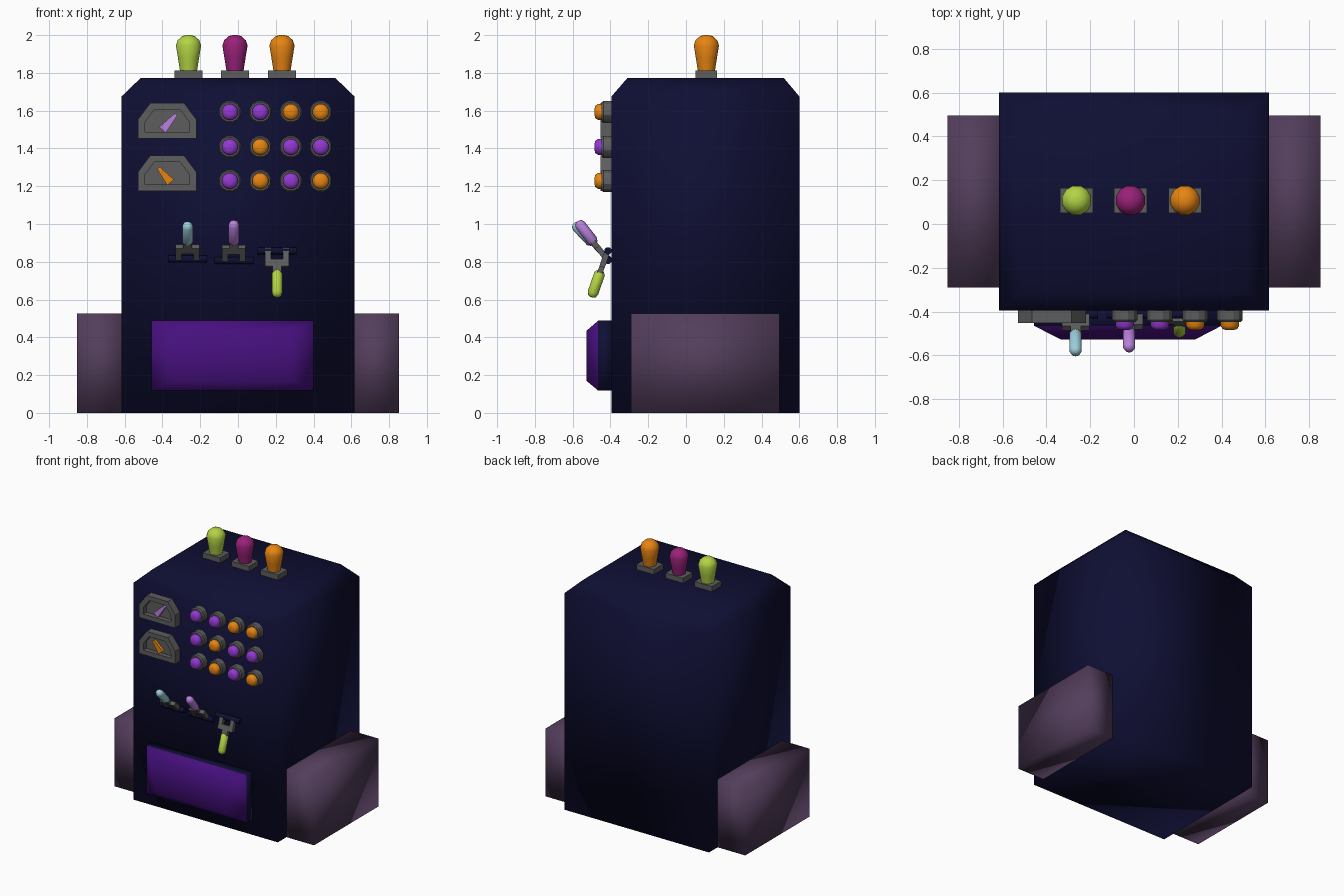
import bpy, bmesh, math
from mathutils import Vector, Matrix

if "Cube" in bpy.data.objects:
    bpy.data.objects.remove(bpy.data.objects["Cube"])


def material(name, rgb):
    m = bpy.data.materials.new(name)
    m.diffuse_color = (*rgb, 1)
    m.use_nodes = True
    m.node_tree.nodes["Principled BSDF"].inputs["Base Color"].default_value = m.diffuse_color
    return m


NAVY = material("navy", (0.0045, 0.0045, 0.034))
PLUM = material("dusty plum", (0.085, 0.047, 0.105))
PURPLE = material("deep purple", (0.062, 0.005, 0.21))
GREY = material("grey metal", (0.11, 0.11, 0.11))
LIME = material("lime", (0.45, 0.66, 0.06))
MAGENTA = material("magenta", (0.32, 0.015, 0.19))
ORANGE = material("orange", (0.82, 0.24, 0.006))
VIOLET = material("violet", (0.29, 0.04, 0.64))
LILAC = material("lilac", (0.48, 0.22, 0.72))
BLUE = material("pale blue", (0.33, 0.62, 0.7))


def loft(name, loops, mat, smooth=30, matrix=Matrix()):
    """Skin a stack of equal-length point loops and cap both ends.
    smooth is the sharp-edge angle in degrees."""
    bm = bmesh.new()
    rings = [[bm.verts.new(matrix @ Vector(p)) for p in lp] for lp in loops]
    n = len(rings[0])
    for a, b in zip(rings, rings[1:]):
        for i in range(n):
            j = (i + 1) % n
            bm.faces.new((a[i], a[j], b[j], b[i]))
    bm.faces.new(rings[0][::-1])
    bm.faces.new(rings[-1])
    bmesh.ops.recalc_face_normals(bm, faces=bm.faces)
    me = bpy.data.meshes.new(name)
    bm.to_mesh(me)
    bm.free()
    me.materials.append(mat)
    for p in me.polygons:
        p.use_smooth = True
    if smooth < 180:
        me.set_sharp_from_angle(angle=math.radians(smooth))
    ob = bpy.data.objects.new(name, me)
    bpy.context.collection.objects.link(ob)
    return ob


def rect_z(x0, x1, y0, y1, z):
    return [(x0, y0, z), (x1, y0, z), (x1, y1, z), (x0, y1, z)]


def rect_y(x0, x1, z0, z1, y):
    return [(x0, y, z0), (x1, y, z0), (x1, y, z1), (x0, y, z1)]


def box(name, x0, x1, y0, y1, z0, z1, mat, smooth=30, matrix=Matrix()):
    return loft(name, [rect_z(x0, x1, y0, y1, z0), rect_z(x0, x1, y0, y1, z1)],
                mat, smooth, matrix)


def lathe(name, profile, sides, mat, matrix, smooth=50):
    """Turn (radius, height) pairs about local z."""
    loops = [[(r * math.cos(2 * math.pi * (i + .5) / sides),
               r * math.sin(2 * math.pi * (i + .5) / sides), h)
              for i in range(sides)] for r, h in profile]
    return loft(name, loops, mat, smooth, matrix)


# cabinet with sloped top edges
loft("cabinet", [rect_z(-.617, .617, -.395, .6, 0),
                 rect_z(-.617, .617, -.395, .6, 1.675),
                 rect_z(-.515, .515, -.31, .518, 1.773)], NAVY, 180)

# side housings
for s, side in ((-1, "left"), (1, "right")):
    x0, x1 = sorted((s * .6, s * .853))
    box(side + "_housing", x0, x1, -.29, .495, 0, .525, PLUM, 180)

# bulging front hatch: dark rim, purple face
hatch = loft("front_hatch", [rect_y(-.457, .4, .118, .488, -.39),
                             rect_y(-.457, .4, .118, .488, -.465),
                             rect_y(-.335, .28, .17, .435, -.527)], NAVY, 180)
hatch.data.materials.append(PURPLE)
for p in hatch.data.polygons:
    p.material_index = int(p.center.y < -.47)

# warning lamps on the roof
for x, mat in ((-.262, LIME), (-.016, MAGENTA), (.233, ORANGE)):
    box("lamp_base", x - .075, x + .075, .05, .165, 1.76, 1.812, GREY)
    lathe("lamp_bulb", [(.045, 1.8), (.058, 1.88), (.069, 1.945), (.06, 1.972),
                        (.035, 1.995), (.012, 2.0)], 12, mat,
          Matrix.Translation((x, .108, 0)))

# dials with a recessed face and a tapered needle
def dial_loop(x, z, half, y):
    return [(x + a, y, z + b) for a, b in
            half + [(-a, b) for a, b in reversed(half)]]


OUTER = [(.155, 0), (.155, .1), (.09, .187)]
INNER = [(.118, .035), (.116, .088), (.068, .152)]
for z, base, tip, mat in ((1.453, (-.025, .045), (.047, .127), LILAC),
                          (1.175, (.018, .045), (-.046, .122), ORANGE)):
    x = -.375
    loft("dial", [dial_loop(x, z, OUTER, -.392), dial_loop(x, z, OUTER, -.452),
                  dial_loop(x, z, INNER, -.452), dial_loop(x, z, INNER, -.415)],
         GREY)
    b, t = Vector(base), Vector(tip)
    side = (t - b).normalized().orthogonal()
    pts = [b + side * .023, t + side * .009, t - side * .009, b - side * .023]
    loft("dial_needle", [[(x + p.x, y, z + p.y) for p in pts]
                         for y in (-.412, -.437)], mat)

# push buttons: three rows of four
FORWARD = Matrix.Rotation(math.pi / 2, 4, 'X')
ROWS = ((1.593, "VVOO"), (1.408, "VOVV"), (1.228, "VOVO"))
for z, row in ROWS:
    for x, c in zip((-.043, .118, .28, .438), row):
        place = Matrix.Translation((x, 0, z)) @ FORWARD
        lathe("button_collar", [(.06, .39), (.06, .438), (.053, .447)], 12,
              GREY, place, 30)
        lathe("button", [(.044, .43), (.044, .465), (.034, .48), (.015, .485)],
              12, VIOLET if c == "V" else ORANGE, place)

# levers: axle, forked arm and rounded grip along the lever direction
for x, z, dy, dz, mat in ((-.267, .815, -.165, .175, BLUE),
                          (-.022, .808, -.155, .2, LILAC),
                          (.207, .858, -.082, -.235, LIME)):
    up = Vector((0, dy, dz)).normalized()
    right = Vector((1, 0, 0))
    deep = up.cross(right)
    place = Matrix.Translation((x, -.415, z)) @ \
        Matrix((right, deep, up)).transposed().to_4x4()
    lathe("lever_axle", [(.02, -.103), (.02, .103)], 8, NAVY,
          Matrix.Translation((x, -.413, z)) @ Matrix.Rotation(math.pi / 2, 4, 'Y'))
    for s in (-1, 1):
        box("lever_prong", s * .047 - .016, s * .047 + .016, -.015, .015,
            -.012, .06, GREY, matrix=place)
    box("lever_crossbar", -.063, .063, -.015, .015, .05, .09, GREY, matrix=place)
    box("lever_stem", -.024, .024, -.014, .014, .085, .13, GREY, matrix=place)
    lathe("lever_grip", [(.018, .112), (.029, .128), (.029, .235),
                         (.022, .253), (.008, .26)], 10, mat, place)
